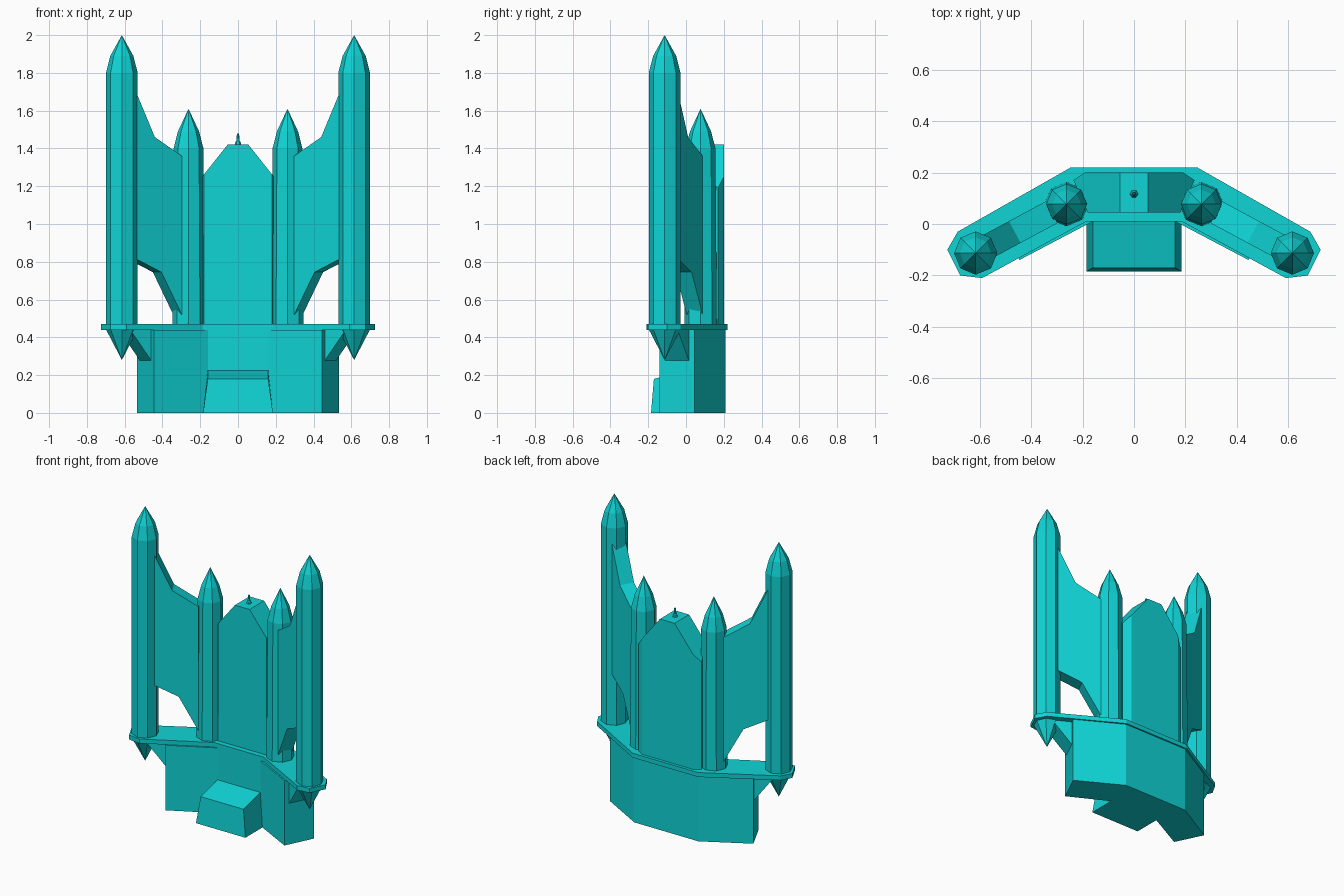
import bpy, bmesh
from math import cos, sin, pi
from mathutils import Vector

if "Cube" in bpy.data.objects:
    bpy.data.objects.remove(bpy.data.objects["Cube"], do_unlink=True)

teal = bpy.data.materials.new("bright teal")
teal.use_nodes = True
colour = (0.005, 0.66, 0.67, 1)
teal.diffuse_color = colour
teal.node_tree.nodes["Principled BSDF"].inputs["Base Color"].default_value = colour


def finish(name, bm):
    """Turn a bmesh into a flat-shaded object."""
    bmesh.ops.recalc_face_normals(bm, faces=bm.faces)
    mesh = bpy.data.meshes.new(name)
    bm.to_mesh(mesh)
    bm.free()
    mesh.materials.append(teal)
    obj = bpy.data.objects.new(name, mesh)
    bpy.context.scene.collection.objects.link(obj)
    return obj


def prism(points, offset):
    """Extrude a closed polygon of 3D points along an offset."""
    bm = bmesh.new()
    face = bm.faces.new([bm.verts.new(p) for p in points])
    out = bmesh.ops.extrude_face_region(bm, geom=[face], use_keep_orig=True)
    top = [v for v in out["geom"] if isinstance(v, bmesh.types.BMVert)]
    bmesh.ops.translate(bm, verts=top, vec=offset)
    return bm


def loft(lower, upper):
    """Join two matching loops into a closed solid."""
    bm = bmesh.new()
    a, b = ([bm.verts.new(p) for p in loop] for loop in (lower, upper))
    n = len(a)
    for i in range(n):
        j = (i + 1) % n
        bm.faces.new((a[i], a[j], b[j], b[i]))
    bm.faces.new(a)
    bm.faces.new(b)
    return bm


def turned(profile, x, y, sides=8):
    """Revolve (radius, z) rows; zero radius makes a tip."""
    bm = bmesh.new()
    rings = []
    for r, z in profile:
        count = sides if r else 1
        rings.append([bm.verts.new((x + r * cos(2 * pi * i / sides),
                                    y + r * sin(2 * pi * i / sides), z)) for i in range(count)])
    for low, high in zip(rings, rings[1:]):
        for i in range(sides):
            j = (i + 1) % sides
            quad = [low[i % len(low)], low[j % len(low)], high[j % len(high)], high[i % len(high)]]
            bm.faces.new(list(dict.fromkeys(quad)))
    for ring in (rings[0], rings[-1]):
        if len(ring) > 1:
            bm.faces.new(ring)
    return bm


def mirrored(half, z):
    """Close a +x half outline, listed back to front, across x = 0."""
    return [(x, y, z) for x, y in half] + [(-x, y, z) for x, y in reversed(half)]


# Swept-back base body and the deck on it
body = [(0.24, 0.21), (0.535, 0.045), (0.445, -0.14), (0.16, 0.01)]
finish("base_body", prism(mirrored(body, 0), (0, 0, 0.44)))
deck = [(0.245, 0.22), (0.685, -0.03), (0.725, -0.10), (0.675, -0.20), (0.59, -0.21), (0.185, 0.01)]
finish("deck", prism(mirrored(deck, 0.44), (0, 0, 0.03)))

# Front block with a sloping top
finish("front_block", loft(
    [(-0.185, 0.03, 0), (0.185, 0.03, 0), (0.185, -0.185, 0), (-0.185, -0.185, 0)],
    [(-0.16, 0.03, 0.23), (0.16, 0.03, 0.23), (0.16, -0.17, 0.18), (-0.16, -0.17, 0.18)]))

# Central tower, its shoulders cut at a slope
tower_plan = [(0.19, 0.2), (0.235, 0.17), (0.18, 0.045)]
tower = prism(mirrored(tower_plan, 0.47), (0, 0, 0.95))
for side in (1, -1):
    cut = bmesh.ops.bisect_plane(
        tower, geom=tower.verts[:] + tower.edges[:] + tower.faces[:],
        plane_co=(side * 0.055, 0, 1.42), plane_no=(side * 1.26, 0, 1), clear_outer=True)
    edges = [e for e in cut["geom_cut"] if isinstance(e, bmesh.types.BMEdge)]
    bmesh.ops.holes_fill(tower, edges=edges)
finish("central_tower", tower)

# Small finial on the tower
finish("finial", turned([(0.016, 1.42), (0.014, 1.435), (0.009, 1.44), (0.006, 1.475), (0, 1.482)],
                        0, 0.117, 6))

inner, outer = Vector((0.262, 0.077, 0)), Vector((0.615, -0.113, 0))
run = (outer - inner).normalized()
normal = Vector((-run.y, run.x, 0))

for side, label in ((1, "left"), (-1, "right")):
    def flip(p):
        return Vector((side * p[0], p[1], p[2]))

    # Pointed pillars and the spike below the outer one
    finish(label + "_outer_pillar", turned(
        [(0.084, 0.47), (0.084, 1.8), (0.061, 1.89), (0, 2.0)], side * outer.x, outer.y))
    finish(label + "_inner_pillar", turned(
        [(0.086, 0.47), (0.079, 1.4), (0.056, 1.49), (0, 1.61)], side * inner.x, inner.y))
    finish(label + "_spike", turned(
        [(0, 0.28), (0.083, 0.44)], side * outer.x, outer.y))

    # Fin between the two pillars
    outline = [(0.32, 1.36), (0.463, 1.46), (0.6, 1.79), (0.6, 0.835), (0.428, 0.745), (0.32, 0.52)]
    fin = []
    for x, z in outline:
        p = inner + run * ((x - inner.x) / run.x) - normal * 0.048
        fin.append(flip((p.x, p.y, z)))
    finish(label + "_fin", prism(fin, flip(normal * 0.096)))

    # Wedge bracket under the deck
    top, reach = 0.44, run * 0.125
    a, b = Vector((0.46, -0.11, top)), Vector((0.52, 0.015, top))
    back = run * -0.01
    wedge = [a + back, a + reach, a + back - Vector((0, 0, 0.175))]
    finish(label + "_bracket", prism([flip(p) for p in wedge], flip(b - a)))
